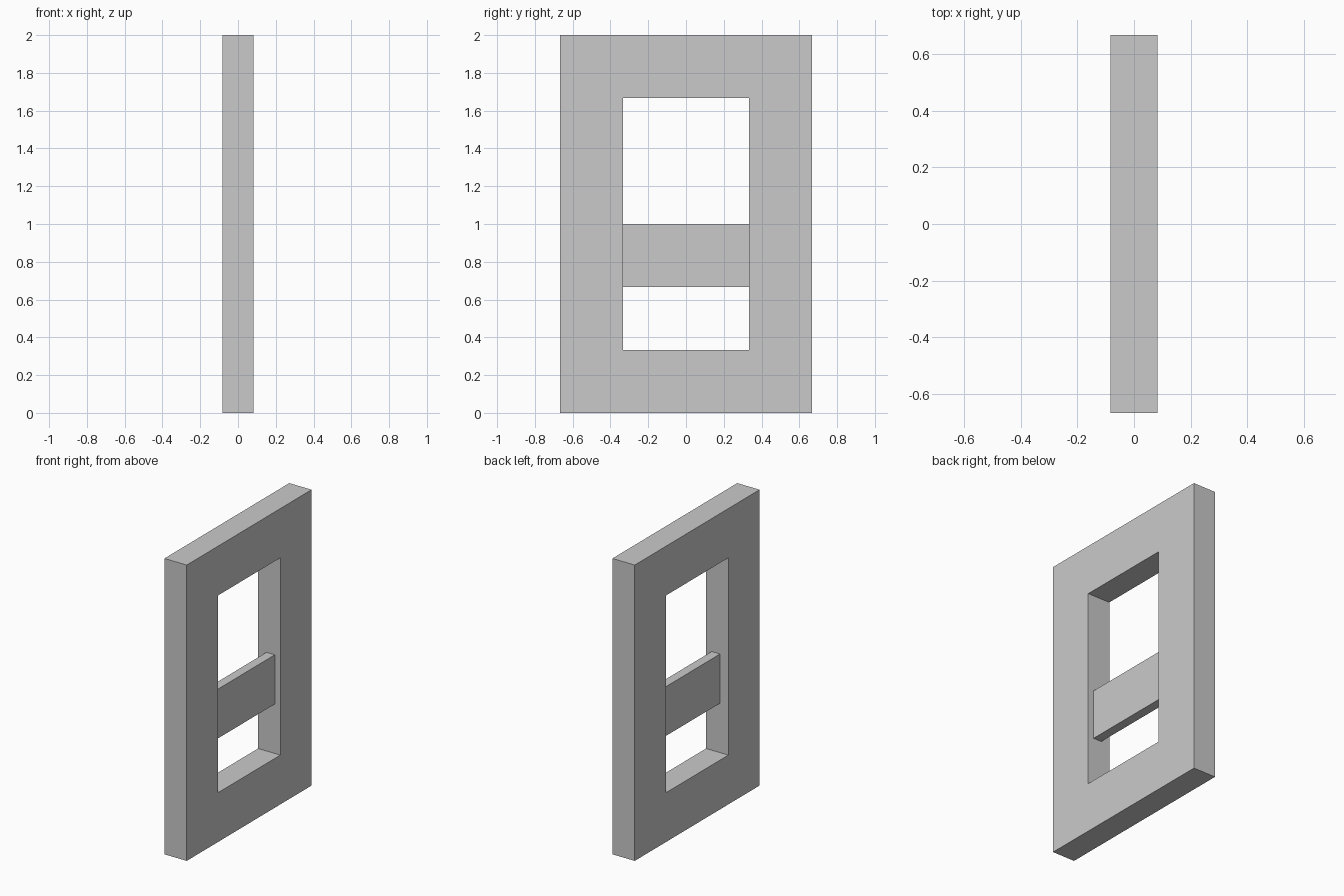
import bpy
import bmesh
from mathutils import Vector

cube = bpy.data.objects.get("Cube")
if cube:
    bpy.data.objects.remove(cube, do_unlink=True)

UNIT = 1 / 12  # design grid

grey = bpy.data.materials.new("plain_grey")
grey.use_nodes = True
colour = (0.59, 0.59, 0.59, 1)
grey.diffuse_color = colour
grey.node_tree.nodes["Principled BSDF"].inputs["Base Color"].default_value = colour


def slab(name, x, y, z, border=0):
    """Upright slab spanning the x, y, z ranges in grid units, with an optional framed opening."""
    bm = bmesh.new()
    corners = [(y[0], z[0]), (y[1], z[0]), (y[1], z[1]), (y[0], z[1])]
    panel = bm.faces.new([bm.verts.new(Vector((x[0], cy, cz)) * UNIT) for cy, cz in corners])
    panel.normal_update()
    if border:
        bmesh.ops.inset_individual(bm, faces=[panel], thickness=border * UNIT, use_even_offset=True)
        bmesh.ops.delete(bm, geom=[panel], context='FACES_ONLY')
    result = bmesh.ops.extrude_face_region(bm, geom=bm.faces[:], use_keep_orig=True)
    moved = [v for v in result["geom"] if isinstance(v, bmesh.types.BMVert)]
    bmesh.ops.translate(bm, verts=moved, vec=((x[1] - x[0]) * UNIT, 0, 0))
    bmesh.ops.recalc_face_normals(bm, faces=bm.faces[:])
    mesh = bpy.data.meshes.new(name)
    bm.to_mesh(mesh)
    bm.free()
    mesh.materials.append(grey)
    obj = bpy.data.objects.new(name, mesh)
    bpy.context.collection.objects.link(obj)


# Thick rectangular frame with an even border round its opening
slab("frame", (-1, 1), (-8, 8), (0, 24), border=4)

# Thinner crossbar, set slightly off the middle of the frame depth
slab("crossbar", (-0.25, 0.5), (-4, 4), (8, 12))
